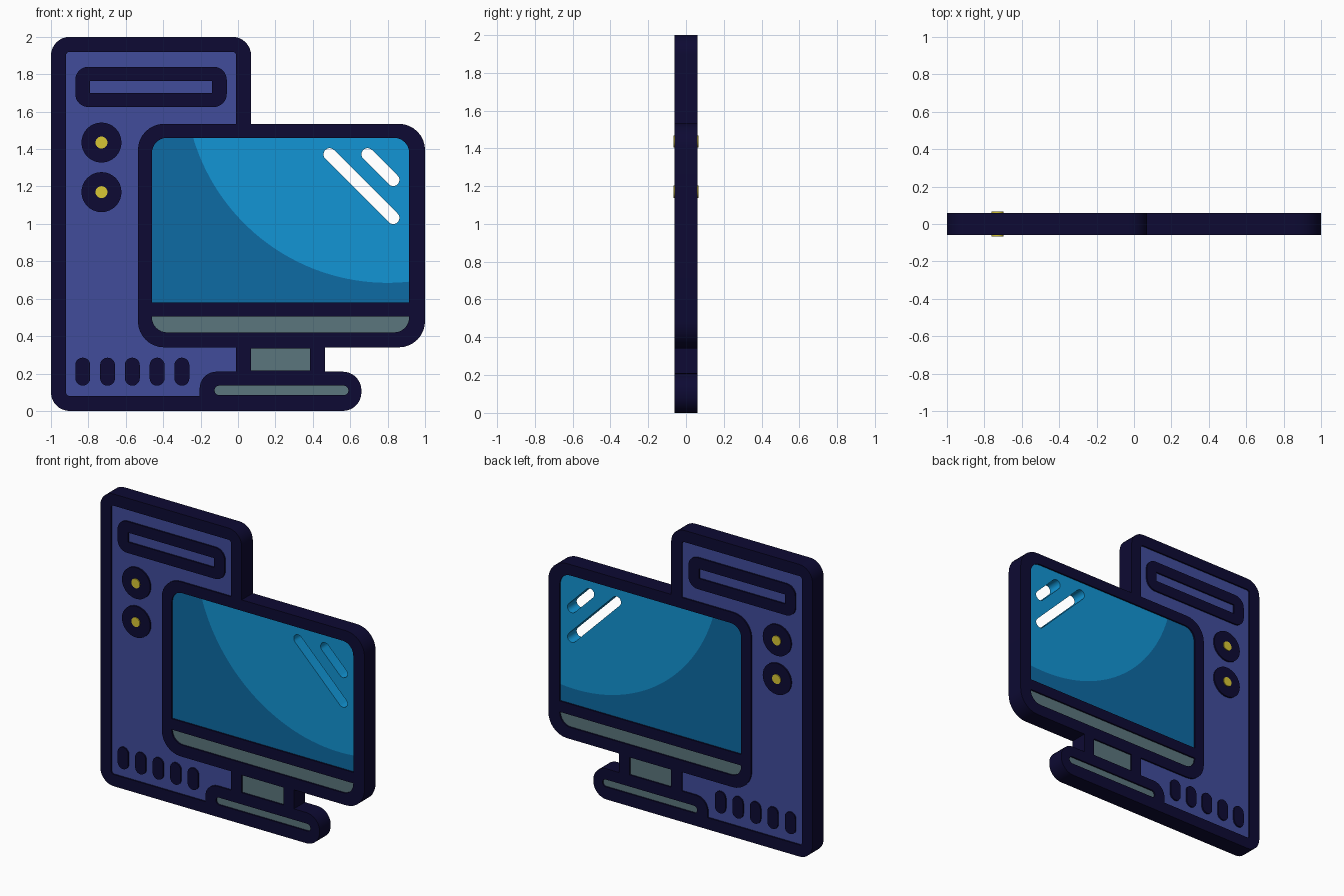
import bpy, bmesh
from math import sin, cos, pi, sqrt, atan2
from mathutils import Vector

if "Cube" in bpy.data.objects:
    bpy.data.objects.remove(bpy.data.objects["Cube"])


def material(name, rgb):
    m = bpy.data.materials.new(name)
    m.diffuse_color = (*rgb, 1)
    m.use_nodes = True
    m.node_tree.nodes["Principled BSDF"].inputs["Base Color"].default_value = m.diffuse_color
    return m


NAVY = material("navy", (0.004, 0.003, 0.033))
INDIGO = material("indigo", (0.052, 0.072, 0.33))
SKY = material("sky_blue", (0.006, 0.30, 0.66))
DEEP = material("deep_blue", (0.004, 0.145, 0.37))
SLATE = material("slate", (0.105, 0.18, 0.205))
YELLOW = material("yellow", (0.69, 0.57, 0.035))

OUTER, INNER = 0.06, 0.05      # half depths of the frame and the recessed panels


def rounded(corners, steps=8):
    """Right-angled outline from (x, z, radius) corners."""
    pts, n = [], len(corners)
    for i, (x, z, r) in enumerate(corners):
        p = Vector((x, z))
        if r == 0:
            pts.append(p)
            continue
        u = (Vector(corners[i - 1][:2]) - p).normalized() * r
        v = (Vector(corners[(i + 1) % n][:2]) - p).normalized() * r
        for k in range(steps + 1):
            a = pi / 2 * k / steps
            pts.append(p + u * (1 - sin(a)) + v * (1 - cos(a)))
    return [p for i, p in enumerate(pts) if (p - pts[i - 1]).length > 1e-4]


def box(x0, x1, z0, z1, top=0, bottom=0):
    return rounded([(x0, z0, bottom), (x0, z1, top), (x1, z1, top), (x1, z0, bottom)])


def circle(x, z, r, n=32):
    return [Vector((x + r * cos(2 * pi * i / n), z + r * sin(2 * pi * i / n))) for i in range(n)]


def capsule(x0, z0, x1, z1, r, n=10):
    d = atan2(z1 - z0, x1 - x0)
    ends = ((x1, z1, d - pi / 2), (x0, z0, d + pi / 2))
    return [Vector((x + r * cos(a + pi * k / n), z + r * sin(a + pi * k / n)))
            for x, z, a in ends for k in range(n + 1)]


def slab(name, mat, half, outline, holes=()):
    """Extrude an outline with holes to +-half along y."""
    cu = bpy.data.curves.new(name, 'CURVE')
    cu.dimensions, cu.fill_mode, cu.extrude = '2D', 'BOTH', half
    for loop in (outline, *holes):
        s = cu.splines.new('POLY')
        s.points.add(len(loop) - 1)
        for pt, co in zip(s.points, loop):
            pt.co = (co.x, co.y, 0, 1)
        s.use_cyclic_u = True
    tmp = bpy.data.objects.new(name + "_profile", cu)
    bpy.context.collection.objects.link(tmp)
    dg = bpy.context.evaluated_depsgraph_get()
    me = bpy.data.meshes.new_from_object(tmp.evaluated_get(dg))
    bpy.data.objects.remove(tmp)
    bm = bmesh.new()
    bm.from_mesh(me)
    bmesh.ops.remove_doubles(bm, verts=bm.verts, dist=1e-5)
    for v in bm.verts:
        v.co = (v.co.x, -v.co.z, v.co.y)
    bmesh.ops.recalc_face_normals(bm, faces=bm.faces)
    bm.to_mesh(me)
    bm.free()
    me.name = name
    me.materials.clear()
    me.materials.append(mat)
    ob = bpy.data.objects.new(name, me)
    bpy.context.collection.objects.link(ob)
    return ob


# Outline of the whole computer and its window openings
silhouette = rounded([(-1, 0, .1), (-1, 2, .1), (.07, 2, .1), (.07, 1.535, 0),
                      (1, 1.535, .14), (1, .34, .14), (.465, .34, 0), (.465, .21, 0),
                      (.66, .21, .1), (.66, 0, .1)])
tower = rounded([(-.92, .08, .02), (-.92, 1.92, .02), (-.01, 1.92, .02), (-.01, 1.535, 0),
                 (-.535, 1.535, .14), (-.535, .34, .14), (-.01, .34, 0), (-.01, .21, 0),
                 (-.205, .21, .09), (-.205, .08, 0)])
screen = box(-.46, .915, .58, 1.46, top=.08)
chin = box(-.46, .915, .42, .505, bottom=.08)
neck = box(.07, .385, .215, .335)
foot = box(-.125, .59, .085, .135, top=.024, bottom=.024)
slab("outline_frame", NAVY, OUTER, silhouette, [tower, screen, chin, neck, foot])

# Recessed panels
slab("tower_panel", INDIGO, INNER, tower)
slab("monitor_chin", SLATE, INNER, chin)
slab("stand_neck", SLATE, INNER, neck)
slab("stand_base", SLATE, INNER, foot)

# Screen split by an arc, with two glare slots cut right through
cx, cz, R = .8, 1.77, 1.085
a0 = atan2(1.46 - cz, -sqrt(R * R - (1.46 - cz) ** 2))
a1 = atan2(-sqrt(R * R - (.915 - cx) ** 2), .915 - cx)
arc = [Vector((cx + R * cos(a0 + (a1 - a0) * k / 32), cz + R * sin(a0 + (a1 - a0) * k / 32)))
       for k in range(33)]
top_left = [p for p in screen if p.y > 1.0 and p.x < 0]
top_right = [p for p in screen if p.y > 1.0 and p.x > 0]
glare = [capsule(.49, 1.372, .83, 1.032, .033), capsule(.693, 1.372, .83, 1.235, .033)]
slab("screen_lit", SKY, INNER, arc + top_right[::-1], glare)
slab("screen_shade", DEEP, INNER, [Vector((-.46, .58))] + top_left + arc + [Vector((.915, .58))])

# Drive slot, dials with lamps, and vents on the tower
slab("drive_slot_frame", NAVY, OUTER, box(-.87, -.06, 1.625, 1.84, .07, .07),
     [box(-.79, -.14, 1.70, 1.765)])
for i, z in enumerate((1.435, 1.17)):
    slab(f"dial_{i + 1}", NAVY, OUTER, circle(-.73, z, .107))
    slab(f"dial_lamp_{i + 1}", YELLOW, .066, circle(-.73, z, .032, 24))
for i in range(5):
    x = -.83 + i * .1325
    slab(f"vent_{i + 1}", NAVY, OUTER, capsule(x, .175, x, .245, .04))

# Smooth the rounded rims, keep the edges sharp
for ob in bpy.context.collection.objects:
    ob.select_set(True)
    bpy.context.view_layer.objects.active = ob
bpy.ops.object.shade_smooth_by_angle()
